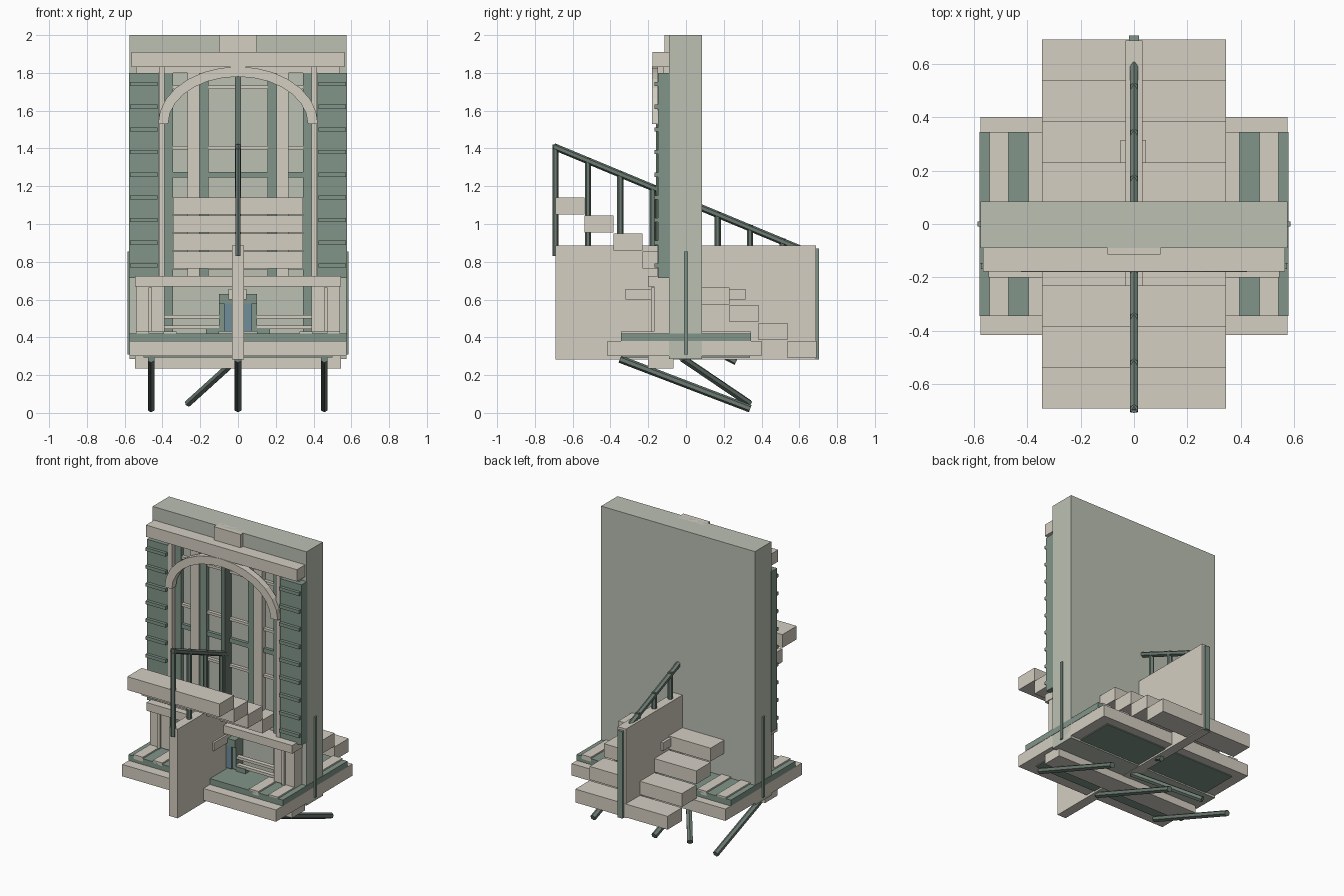
import bpy, bmesh, math
from mathutils import Vector

if "Cube" in bpy.data.objects:
    bpy.data.objects.remove(bpy.data.objects["Cube"])


def mat(name, col):
    m = bpy.data.materials.new(name)
    m.diffuse_color = (*col, 1)
    m.use_nodes = True
    m.node_tree.nodes["Principled BSDF"].inputs["Base Color"].default_value = m.diffuse_color
    return m


STONE = mat("stone", (.66, .62, .54))
WALL = mat("sage_wall", (.50, .53, .45))
GREEN = mat("green_wood", (.22, .30, .25))
DARK = mat("dark_green_rail", (.15, .20, .17))
BLUE = mat("blue_glass", (.16, .27, .32))


def finish(name, bm, m):
    bmesh.ops.recalc_face_normals(bm, faces=bm.faces)
    me = bpy.data.meshes.new(name)
    bm.to_mesh(me)
    bm.free()
    me.materials.append(m)
    ob = bpy.data.objects.new(name, me)
    bpy.context.collection.objects.link(ob)
    return ob


def box(name, x, y, z, m):
    """Box from (min, max) ranges."""
    bm = bmesh.new()
    bmesh.ops.create_cube(bm, size=1)
    for v in bm.verts:
        v.co = [r[0] if c < 0 else r[1] for c, r in zip(v.co, (x, y, z))]
    return finish(name, bm, m)


def pair(name, x, y, z, m):
    """Box and its mirror image across x = 0."""
    box(name + "_right", x, y, z, m)
    box(name + "_left", (-x[1], -x[0]), y, z, m)


def bar(name, a, b, r, m, sides=6):
    """Faceted rod between two points."""
    a, b = Vector(a), Vector(b)
    bm = bmesh.new()
    bmesh.ops.create_cone(bm, cap_ends=True, segments=sides, radius1=r,
                          radius2=r, depth=(b - a).length)
    ob = finish(name, bm, m)
    ob.location = (a + b) / 2
    ob.rotation_euler = (b - a).to_track_quat('Z', 'Y').to_euler()


# Wall, cornice and keystone
box("wall", (-.575, .575), (-.09, .085), (.285, 2), WALL)
box("cornice", (-.565, .565), (-.177, -.085), (1.83, 1.91), STONE)
box("cornice_underlip", (-.54, .54), (-.12, -.085), (1.80, 1.835), STONE)
box("keystone", (-.1, .1), (-.115, -.05), (1.91, 2), STONE)
pair("wall_side_strip", (.57, .585), (-.01, .01), (.31, .855), GREEN)

# Base slab, deck planks and underside
box("base_slab", (-.575, .575), (-.415, .4), (.3, .38), STONE)
box("base_underside", (-.5, .5), (-.34, .34), (.294, .31), GREEN)
box("deck", (-.577, .577), (-.345, .345), (.38, .42), GREEN)
box("lower_beam", (-.545, .545), (-.2, -.065), (.235, .3), STONE)
for sy, y in (("front", (-.345, -.09)), ("back", (.085, .345))):
    for i, x in enumerate(((.47, .54), (.325, .395))):
        pair(f"{sy}_plank_{i}", x, y, (.40, .43), STONE)

# Stair flight running through the wall
for i in range(9):
    y, top = -.69 + .1533 * i, 1.14 - .095 * i
    box(f"step_{i}", (-.345, .345), (y, y + .1533), (top - .09, top), STONE)

# Central spine panel and its fittings
box("spine_panel", (-.032, .032), (-.69, .687), (.283, .885), STONE)
box("back_post", (-.018, .018), (.68, .705), (.283, .87), GREEN)
box("cross_bar", (-.05, .045), (-.32, .315), (.6, .655), STONE)

# Handrail and posts
rail = lambda y: 1.41 - (y + .70) * .415
bar("handrail", (0, -.70, rail(-.70)), (0, .6, rail(.6)), .018, DARK)
for i in range(8):
    y = -.692 + .172 * i
    bar(f"rail_post_{i}", (0, y, .83), (0, y, rail(y) + .015), .016, DARK)

# Shutters with slats
pair("shutter", (.42, .578), (-.148, -.085), (.715, 1.8), GREEN)
for i in range(9):
    z = .77 + .12 * i
    pair(f"slat_{i}", (.425, .573), (-.168, -.14), (z, z + .022), GREEN)

# Window frame, mullions and glazing bars
pair("jamb", (.39, .418), (-.15, -.085), (.72, 1.83), STONE)
pair("outer_stile", (.345, .39), (-.115, -.085), (.43, 1.83), GREEN)
pair("inner_stile", (.155, .205), (-.115, -.085), (.72, 1.83), GREEN)
pair("pale_stile", (.205, .268), (-.125, -.085), (.72, 1.8), STONE)
box("center_mullion", (-.015, .015), (-.16, -.085), (.72, 1.79), DARK)
box("transom", (-.37, .37), (-.11, -.085), (1.245, 1.275), GREEN)
for i, z in enumerate((.76, 1.08, 1.395, 1.715)):
    box(f"glazing_bar_{i}", (-.36, .36), (-.112, -.085), (z, z + .017), STONE)

# Arch made of separate stones
N = 14


def arch_point(t, off):
    return -math.cos(t) * (.395 + off), 1.53 + math.sin(t) * (.275 + off)


for i in range(N):
    bm = bmesh.new()
    a, b = math.pi * i / N, math.pi * (i + 1) / N
    prof = [arch_point(a, -.025), arch_point(a, .028),
            arch_point(b, .028), arch_point(b, -.025)]
    f = bm.faces.new([bm.verts.new((x, -.18, z)) for x, z in prof])
    ext = bmesh.ops.extrude_face_region(bm, geom=[f])
    for v in ext["geom"]:
        if isinstance(v, bmesh.types.BMVert):
            v.co.y = -.135
    finish(f"arch_stone_{i}", bm, STONE)

# Sill, balcony piers and thin rails
box("sill", (-.545, .545), (-.2, -.085), (.67, .725), STONE)
pair("pier", (.39, .54), (-.17, -.085), (.43, .672), STONE)
pair("pier_panel", (.455, .475), (-.185, -.16), (.43, .665), STONE)
for i, z in enumerate((.445, .5)):
    pair(f"low_rail_{i}", (.1, .4), (-.16, -.13), (z, z + .018), STONE)
pair("rail_foot", (.1, .17), (-.165, -.12), (.42, .45), GREEN)

# Little blue doorway beside the spine
pair("blue_panel", (.03, .075), (-.175, -.085), (.43, .58), BLUE)
pair("door_post", (.075, .1), (-.165, -.085), (.43, .6), GREEN)
box("door_lintel", (-.1, .1), (-.175, -.085), (.58, .63), GREEN)

# Slanted struts underneath
for n, x in (("left", -.46), ("middle", 0), ("right", .457)):
    bar(f"strut_{n}", (x, -.35, .285), (x, .34, .022), .02, DARK)
bar("strut_diagonal", (0, -.02, .29), (-.265, .335, .05), .02, DARK)
bar("strut_short", (0, .02, .4), (0, .265, .27), .018, DARK)
